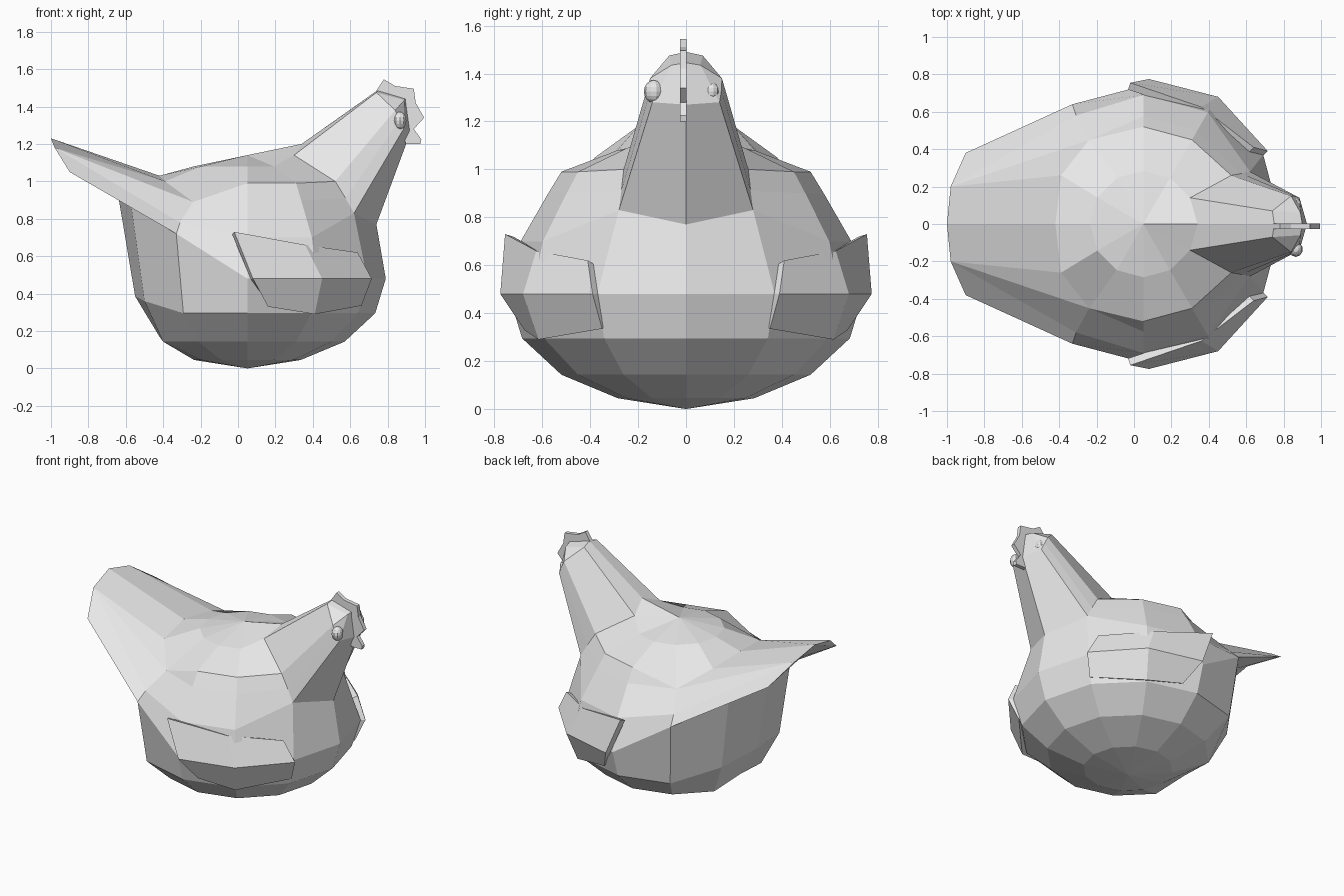
import bpy
import bmesh
from math import cos, sin, radians

default_cube = bpy.data.objects.get("Cube")
if default_cube:
    bpy.data.objects.remove(default_cube, do_unlink=True)

grey = bpy.data.materials.new("plain_grey")
grey.use_nodes = True
grey.diffuse_color = (0.8, 0.8, 0.8, 1)
grey.node_tree.nodes["Principled BSDF"].inputs["Base Color"].default_value = (0.8, 0.8, 0.8, 1)


def finish(name, mesh_builder):
    """Turn a bmesh into a grey, flat shaded object."""
    mesh = bpy.data.meshes.new(name)
    mesh_builder.to_mesh(mesh)
    mesh_builder.free()
    mesh.materials.append(grey)
    part = bpy.data.objects.new(name, mesh)
    bpy.context.collection.objects.link(part)
    return part


def mirror_sides(part, merge):
    """Mirror a part made on the +y side to the -y side."""
    modifier = part.modifiers.new("other_side", 'MIRROR')
    modifier.use_axis = (False, True, False)
    modifier.use_mirror_merge = merge
    modifier.use_clip = merge


# Body: half of a twelve-sided round form, as (radius, height) rings from the top down
CENTRE_X = 0.05
rings = [(0.285, 1.08), (0.52, 0.99), (0.575, 0.9), (0.69, 0.7), (0.74, 0.48),
         (0.74, 0.48), (0.684, 0.295), (0.52, 0.143), (0.285, 0.045)]

grid = []
for radius, height in rings:
    row = []
    for step in range(7):
        angle = radians(30 * step)
        row.append((CENTRE_X + radius * cos(angle), radius * sin(angle), height))
    grid.append(row)

NECK_TOP, SHOULDER, FLANK, UPPER, EQUATOR, UNDER, LOWER, BELLY = range(8)

# Neck opening at the front
grid[NECK_TOP][:2] = [(0.34, 0, 1.2), (0.3, 0.14, 1.14)]
grid[SHOULDER][1] = (0.52, 0.26, 1.0)
grid[FLANK][1] = (0.575, 0.27, 0.91)
grid[UPPER][:2] = [(0.74, 0, 0.77), (0.62, 0.28, 0.83)]

# Tail pulled out of the back
grid[SHOULDER][4:] = [(-0.24, 0.45, 0.89), (-0.39, 0.26, 1.0), (-0.42, 0, 1.03)]
grid[FLANK][4:] = grid[SHOULDER][4:]
grid[UPPER][4:] = [(-0.31, 0.58, 0.78), (-0.98, 0.2, 1.18), (-1, 0, 1.23)]
grid[EQUATOR][4:] = [(-0.33, 0.64, 0.72), (-0.9, 0.38, 1.05), (-1, 0, 1.23)]
grid[UNDER][4:] = [(-0.33, 0.64, 0.72), (-0.57, 0.34, 0.86), (-0.65, 0, 0.98)]
grid[LOWER][5:] = [(-0.5, 0.32, 0.36), (-0.55, 0, 0.385)]
grid[BELLY][6] = (-0.42, 0, 0.17)

bm = bmesh.new()
verts = [[bm.verts.new(point) for point in row] for row in grid]
top = bm.verts.new((CENTRE_X, 0, 1.14))
bottom = bm.verts.new((CENTRE_X, 0, 0))

for step in range(6):
    bm.faces.new((top, verts[0][step], verts[0][step + 1]))
    bm.faces.new((bottom, verts[-1][step + 1], verts[-1][step]))
    for ring in range(len(rings) - 1):
        a, b = verts[ring][step], verts[ring][step + 1]
        d, c = verts[ring + 1][step], verts[ring + 1][step + 1]
        if step == 0 and ring < UPPER:
            continue
        if step == 4 and ring == FLANK:
            # crease along the side of the tail
            bm.faces.new((a, d, c))
            bm.faces.new((a, c, b))
        else:
            bm.faces.new((a, d, c, b))

# Neck and head: bridge the opening to the head outline
base = [verts[NECK_TOP][0], verts[NECK_TOP][1], verts[SHOULDER][1],
        verts[FLANK][1], verts[UPPER][1], verts[UPPER][0]]
head_points = [(0.75, 0, 1.49), (0.74, 0.07, 1.475), (0.84, 0.15, 1.38),
               (0.865, 0.148, 1.33), (0.885, 0.14, 1.28), (0.925, 0, 1.27)]
head = [bm.verts.new(point) for point in head_points]
for i in range(5):
    bm.faces.new((base[i], base[i + 1], head[i + 1], head[i]))
brow = bm.verts.new((0.89, 0.06, 1.435))
brow_mid = bm.verts.new((0.9, 0, 1.445))
bm.faces.new((head[0], head[1], brow, brow_mid))
bm.faces.new((head[1], head[2], brow))
bm.faces.new((head[2], head[3], head[4], brow))
bm.faces.new((head[4], head[5], brow_mid, brow))

bmesh.ops.remove_doubles(bm, verts=bm.verts, dist=0.0005)
bmesh.ops.recalc_face_normals(bm, faces=bm.faces)
mirror_sides(finish("body", bm), True)

# Wings: faceted plates lying on the flanks, rows from top to bottom, back to front
wing_rows = [
    [(-0.02, 0.755, 0.73), (0.36, 0.625, 0.66), (0.64, 0.41, 0.62)],
    [(0.08, 0.775, 0.48), (0.45, 0.68, 0.48), (0.715, 0.39, 0.48)],
    [(0.16, 0.675, 0.33), (0.41, 0.615, 0.29), (0.66, 0.35, 0.335)],
]
bm = bmesh.new()
verts = [[bm.verts.new(point) for point in row] for row in wing_rows]
for upper, lower in zip(verts, verts[1:]):
    for i in range(2):
        bm.faces.new((upper[i], upper[i + 1], lower[i + 1], lower[i]))
wings = finish("wings", bm)
thickness = wings.modifiers.new("thickness", 'SOLIDIFY')
thickness.thickness = 0.04
thickness.offset = -1
mirror_sides(wings, False)

# Comb and beak: one thin plate down the front of the head
comb_outline = [(0.74, 1.485), (0.78, 1.545), (0.84, 1.51), (0.94, 1.495), (0.95, 1.42),
                (0.995, 1.34), (0.94, 1.28), (0.98, 1.225), (0.975, 1.2), (0.895, 1.2),
                (0.88, 1.4)]
bm = bmesh.new()
plate = bm.faces.new([bm.verts.new((x, -0.026, z)) for x, z in comb_outline])
extruded = bmesh.ops.extrude_face_region(bm, geom=[plate])
moved = [item for item in extruded["geom"] if isinstance(item, bmesh.types.BMVert)]
bmesh.ops.translate(bm, verts=moved, vec=(0, 0.028, 0))
bmesh.ops.recalc_face_normals(bm, faces=bm.faces)
finish("comb_and_beak", bm)

# Eyes: small faceted beads
for name, side, radius in (("right_eye", -0.135, 0.041), ("left_eye", 0.105, 0.034)):
    bm = bmesh.new()
    bmesh.ops.create_uvsphere(bm, u_segments=10, v_segments=8, radius=radius)
    bmesh.ops.scale(bm, verts=bm.verts, vec=(0.9, 1, 1.15))
    bmesh.ops.translate(bm, verts=bm.verts, vec=(0.865, side, 1.325))
    finish(name, bm)
